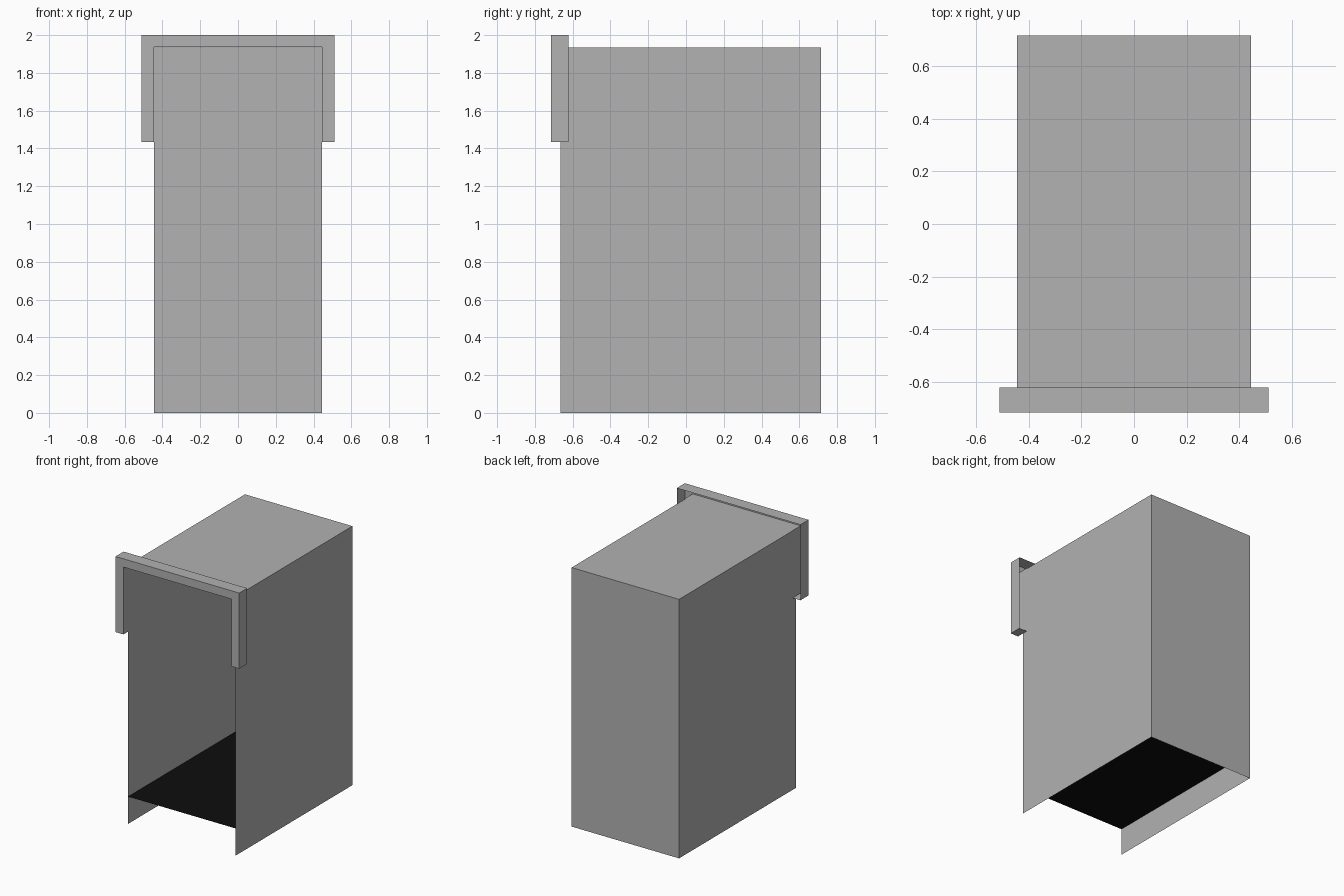
import bpy
import bmesh
from mathutils import Matrix

default = bpy.data.objects.get("Cube")
if default:
    bpy.data.objects.remove(default, do_unlink=True)


def make_material(name, color):
    mat = bpy.data.materials.new(name)
    mat.use_nodes = True
    mat.diffuse_color = color
    mat.node_tree.nodes["Principled BSDF"].inputs["Base Color"].default_value = color
    return mat


def finish(name, bm, mat):
    mesh = bpy.data.meshes.new(name)
    bm.to_mesh(mesh)
    bm.free()
    mesh.materials.append(mat)
    obj = bpy.data.objects.new(name, mesh)
    bpy.context.collection.objects.link(obj)
    return obj


def drop_faces(bm, test):
    bm.normal_update()
    doomed = [f for f in bm.faces if test(f.normal)]
    bmesh.ops.delete(bm, geom=doomed, context="FACES")


grey = make_material("grey", (0.445, 0.445, 0.445, 1))
black = make_material("black", (0.004, 0.004, 0.004, 1))

half_w, front, back, height = 0.444, -0.664, 0.716, 1.935
mid_y, depth = (front + back) / 2, back - front

# Cabinet shell: thin box, open at the front and underneath
bm = bmesh.new()
bmesh.ops.create_cube(bm, size=1, matrix=Matrix.Translation((0, mid_y, height / 2))
                      @ Matrix.Diagonal((2 * half_w, depth, height, 1)))
drop_faces(bm, lambda n: n.y < -0.5 or n.z < -0.5)
finish("cabinet_shell", bm, grey)

# Raised floor panel
bm = bmesh.new()
bmesh.ops.create_grid(bm, x_segments=1, y_segments=1, size=0.5,
                      matrix=Matrix.Translation((0, mid_y, 0.204))
                      @ Matrix.Diagonal((2 * half_w, depth, 1, 1)))
finish("floor_panel", bm, black)

# Upside-down U trim around the opening, hollow at the back
outer, inner, low, lip, top = 0.511, 0.446, 1.435, 1.938, 2.0
half = [(outer, top), (outer, low), (inner, low), (inner, lip)]
outline = half + [(-x, z) for x, z in reversed(half)]
bm = bmesh.new()
face = bm.faces.new([bm.verts.new((x, -0.716, z)) for x, z in outline])
result = bmesh.ops.extrude_face_region(bm, geom=[face], use_keep_orig=True)
moved = [v for v in result["geom"] if isinstance(v, bmesh.types.BMVert)]
bmesh.ops.translate(bm, verts=moved, vec=(0, 0.095, 0))
bmesh.ops.recalc_face_normals(bm, faces=bm.faces)
drop_faces(bm, lambda n: n.y > 0.5)
finish("front_trim", bm, grey)
